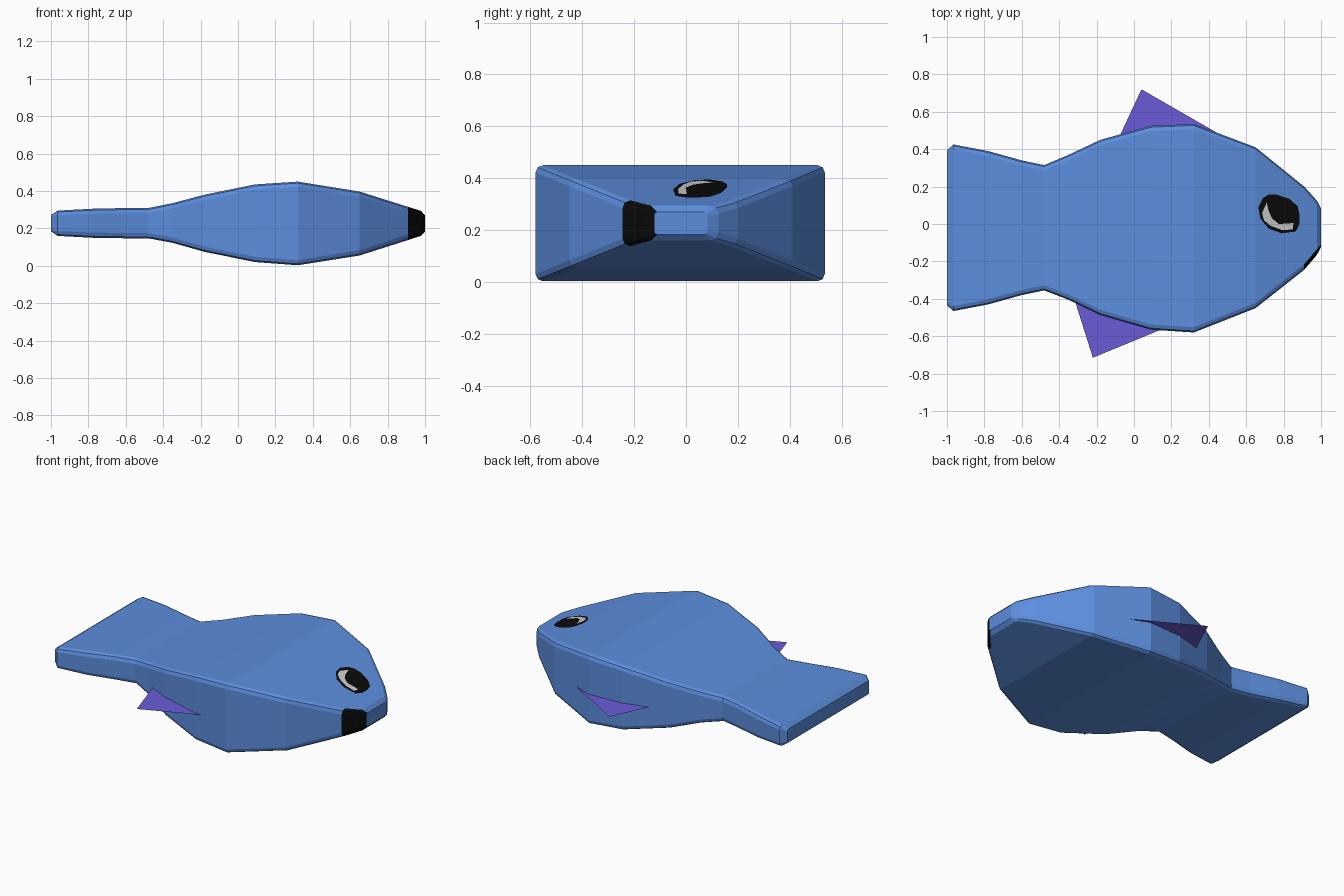
import bpy, bmesh
from mathutils import Vector

if "Cube" in bpy.data.objects:
    bpy.data.objects.remove(bpy.data.objects["Cube"])


def material(name, rgb):
    m = bpy.data.materials.new(name)
    m.diffuse_color = (*rgb, 1)
    m.use_nodes = True
    m.node_tree.nodes["Principled BSDF"].inputs["Base Color"].default_value = m.diffuse_color
    return m


BLUE = material("blue", (0.107, 0.27, 0.73))
BLACK = material("black", (0.003, 0.003, 0.003))
WHITE = material("white", (0.62, 0.62, 0.62))
PURPLE = material("purple", (0.147, 0.105, 0.68))


def finish(name, bm, *mats):
    me = bpy.data.meshes.new(name)
    bm.to_mesh(me)
    bm.free()
    for m in mats:
        me.materials.append(m)
    ob = bpy.data.objects.new(name, me)
    bpy.context.collection.objects.link(ob)
    return ob


def plate(name, pts, mat):
    """Flat sheet through the given 3D points, facing up."""
    bm = bmesh.new()
    f = bm.faces.new([bm.verts.new(p) for p in pts])
    f.normal_update()
    if f.normal.z < 0:
        f.normal_flip()
    bmesh.ops.triangulate(bm, faces=[f])
    return finish(name, bm, mat)


def ring(x, y0, y1, z0, z1, r):
    """Rectangular section with softened corners."""
    k = 0.29 * r
    pts = []
    for y, z, sy, sz in ((y0, z0, 1, 1), (y1, z0, -1, 1), (y1, z1, -1, -1), (y0, z1, 1, -1)):
        corner = [(y, z + sz * r), (y + sy * k, z + sz * k), (y + sy * r, z)]
        pts += corner if sy * sz > 0 else corner[::-1]
    return [(x, y, z) for y, z in pts]


# Body sections: x, y low, y high, z low, z high, corner size
SECTIONS = [
    (-1.0, -0.435, 0.395, 0.185, 0.272, 0.012),
    (-0.965, -0.465, 0.425, 0.16, 0.295, 0.025),
    (-0.78, -0.43, 0.39, 0.15, 0.305, 0.028),
    (-0.60, -0.38, 0.34, 0.147, 0.309, 0.028),
    (-0.48, -0.355, 0.315, 0.147, 0.309, 0.028),
    (-0.35, -0.405, 0.37, 0.123, 0.335, 0.028),
    (-0.18, -0.487, 0.45, 0.075, 0.38, 0.028),
    (0.09, -0.565, 0.525, 0.02, 0.435, 0.028),
    (0.32, -0.58, 0.535, 0.003, 0.45, 0.028),
    (0.65, -0.45, 0.41, 0.055, 0.397, 0.028),
    (0.91, -0.245, 0.20, 0.138, 0.315, 0.03),
    (0.978, -0.165, 0.125, 0.16, 0.294, 0.03),
    (1.0, -0.122, 0.082, 0.183, 0.27, 0.012),
]

# Body, with the mouth patch on the front corner of the nose
bm = bmesh.new()
rings = [[bm.verts.new(p) for p in ring(*s)] for s in SECTIONS]
for a, b in zip(rings, rings[1:]):
    n = len(a)
    for i in range(n):
        bm.faces.new((a[i], a[(i + 1) % n], b[(i + 1) % n], b[i]))
bm.faces.new(rings[0])
bm.faces.new(rings[-1])
bmesh.ops.recalc_face_normals(bm, faces=bm.faces)
for f in bm.faces:
    if f.calc_center_median().x > 0.92 and f.normal.y < -0.15:
        f.material_index = 1
finish("body", bm, BLUE, BLACK)


# Eye: painted shapes on the sloping top of the head
def on_head(pts, lift):
    slope = (0.315 - 0.397) / 0.26
    return [(x, y, 0.397 + slope * (x - 0.65) + lift) for x, y in pts]


plate("eye", on_head([
    (0.69, 0.14), (0.72, 0.157), (0.76, 0.158), (0.83, 0.135), (0.875, 0.095), (0.885, 0.05),
    (0.885, 0.0), (0.865, -0.04), (0.79, -0.05), (0.72, -0.025), (0.675, 0.03), (0.665, 0.09)],
    0.003), BLACK)
plate("eye_highlight", on_head([
    (0.71, 0.115), (0.685, 0.06), (0.695, 0.02), (0.73, -0.01), (0.79, -0.032),
    (0.848, -0.03), (0.853, 0.005), (0.775, 0.0), (0.738, 0.03), (0.72, 0.07)],
    0.006), WHITE)

# Side fins: flat triangles, running a little into the body from the tip
for name, tip, a, b in (
        ("left_fin", (0.04, 0.72), (-0.07, 0.485), (0.44, 0.49)),
        ("right_fin", (-0.22, -0.715), (-0.31, -0.43), (0.12, -0.575))):
    tip, a, b = (Vector((*p, 0.2)) for p in (tip, a, b))
    plate(name, [tip, tip + (a - tip) * 1.15, tip + (b - tip) * 1.15], PURPLE)
